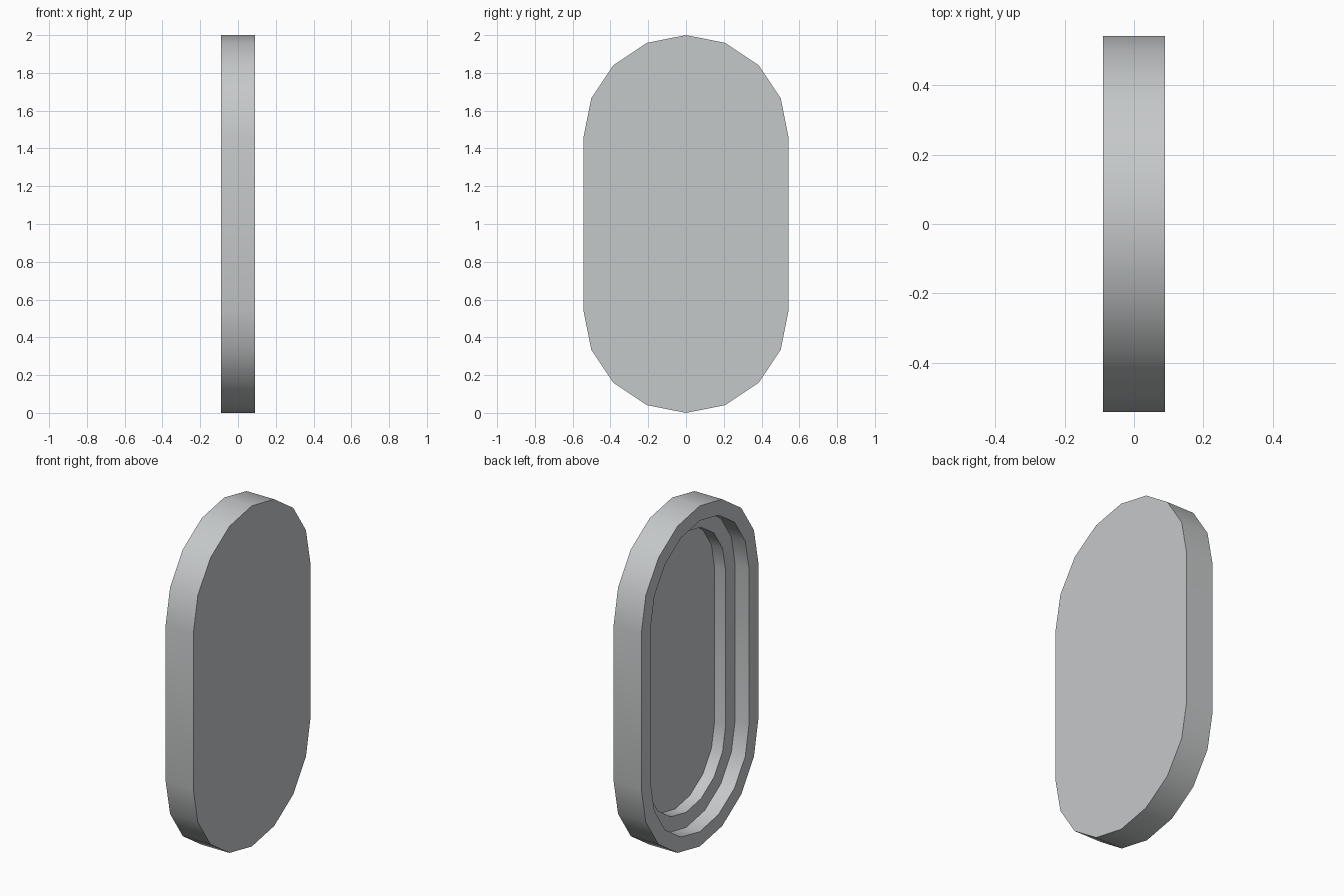
import bpy
import bmesh
from math import sin, cos, pi

cube = bpy.data.objects.get("Cube")
if cube:
    bpy.data.objects.remove(cube, do_unlink=True)

RADIUS, HALF_STRAIGHT, HALF_DEPTH = 0.543, 0.457, 0.09
STEPS = 8  # facets on each rounded end

grey = bpy.data.materials.new("light_grey")
grey.use_nodes = True
colour = (0.56, 0.58, 0.585, 1)
grey.diffuse_color = colour
grey.node_tree.nodes["Principled BSDF"].inputs["Base Color"].default_value = colour


def stadium_loop(bm, radius, x):
    """Ring of vertices: two half circles joined by straight sides."""
    ring = []
    for end in (0, 1):
        shift = HALF_STRAIGHT * (1 - 2 * end)
        for i in range(STEPS + 1):
            a = pi * (end + i / STEPS)
            ring.append(bm.verts.new((x, radius * cos(a), 1 + shift + radius * sin(a))))
    return ring


# Stepped tray: closed on +x, recessed in two steps from -x
profile = [
    (RADIUS, HALF_DEPTH),    # closed face
    (RADIUS, -HALF_DEPTH),   # outer wall
    (0.456, -HALF_DEPTH),    # rim
    (0.456, 0.0),            # first recess
    (0.367, 0.0),            # ledge
    (0.367, 0.072),          # second recess floor
]
bm = bmesh.new()
rings = [stadium_loop(bm, r, x) for r, x in profile]
for a, b in zip(rings, rings[1:]):
    for i in range(len(a)):
        j = (i + 1) % len(a)
        bm.faces.new((a[i], a[j], b[j], b[i]))
bm.faces.new(rings[0])
bm.faces.new(rings[-1])
bmesh.ops.recalc_face_normals(bm, faces=bm.faces)

mesh = bpy.data.meshes.new("stepped_oval_tray")
bm.to_mesh(mesh)
bm.free()
mesh.materials.append(grey)
tray = bpy.data.objects.new("stepped_oval_tray", mesh)
bpy.context.collection.objects.link(tray)

# Smooth the curved walls, keep the rim edges sharp
bpy.ops.object.select_all(action="DESELECT")
tray.select_set(True)
bpy.context.view_layer.objects.active = tray
bpy.ops.object.shade_smooth_by_angle(angle=pi / 6)
